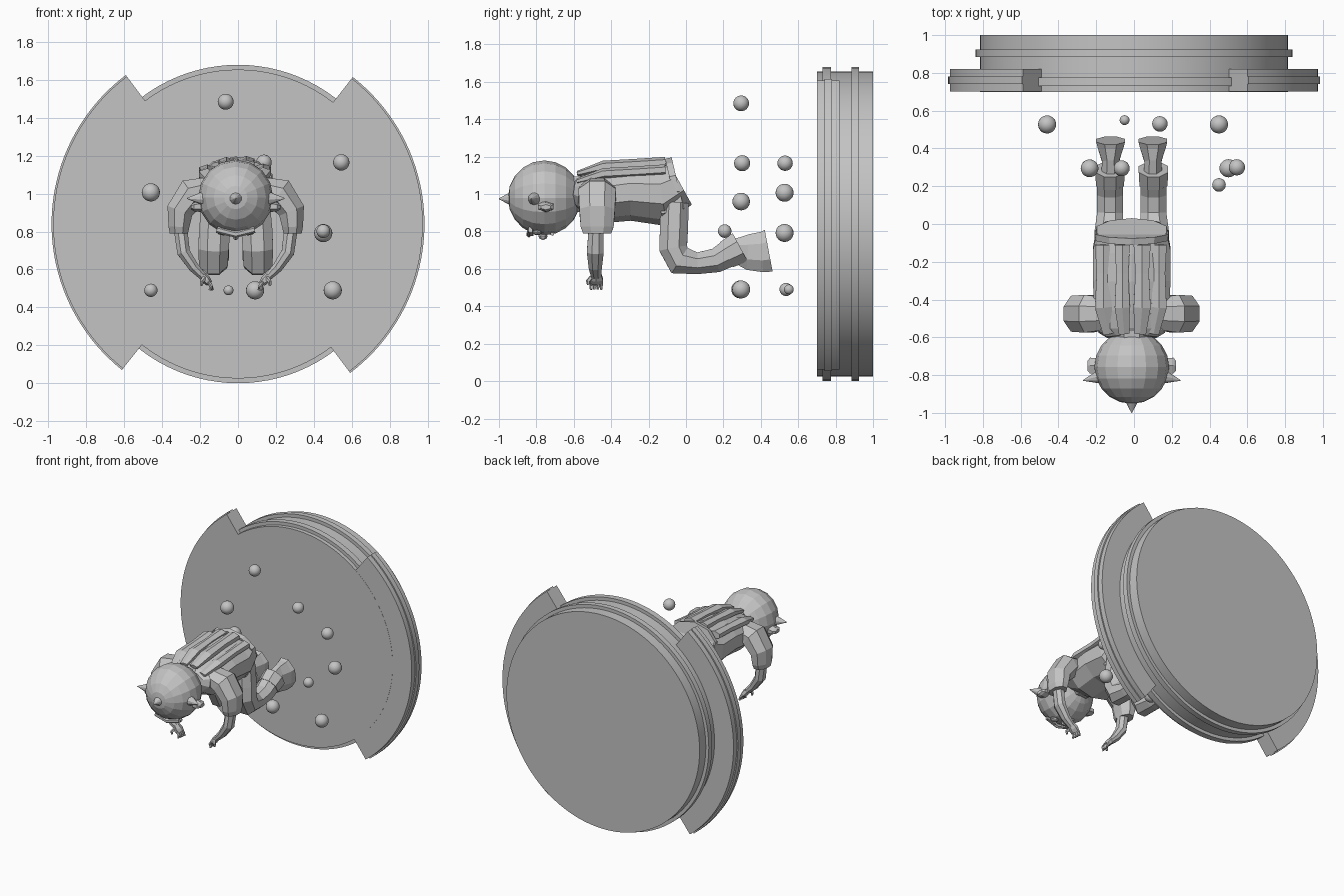
import bpy, bmesh, math
from mathutils import Vector, Matrix

cube = bpy.data.objects.get("Cube")
if cube:
    bpy.data.objects.remove(cube, do_unlink=True)

grey = bpy.data.materials.new("plain_grey")
grey.use_nodes = True
grey.diffuse_color = (0.55, 0.55, 0.55, 1)
grey.node_tree.nodes["Principled BSDF"].inputs["Base Color"].default_value = (0.55, 0.55, 0.55, 1)

CX = -0.012      # middle of the figure
CZ = 0.84        # middle of the disc


def finish(bm, name, smooth=False):
    bmesh.ops.recalc_face_normals(bm, faces=bm.faces)
    mesh = bpy.data.meshes.new(name)
    bm.to_mesh(mesh)
    bm.free()
    mesh.materials.append(grey)
    ob = bpy.data.objects.new(name, mesh)
    bpy.context.collection.objects.link(ob)
    if smooth:
        bpy.ops.object.select_all(action='DESELECT')
        bpy.context.view_layer.objects.active = ob
        ob.select_set(True)
        bpy.ops.object.shade_smooth_by_angle(angle=math.radians(35))
    return ob


def revolve(name, profile, start, end, steps, full):
    """Sweep an (r, y) profile about the y axis; cap the ends if not a full turn."""
    bm = bmesh.new()
    rows = []
    for i in range(steps if full else steps + 1):
        t = math.radians(start + (end - start) * i / steps)
        rows.append([bm.verts.new((r * math.cos(t), y, CZ + r * math.sin(t))) for r, y in profile])
    n = len(profile)
    for i in range(steps):
        p, q = rows[i], rows[(i + 1) % len(rows)]
        for j in range(n - 1 if full else n):
            k = (j + 1) % n
            bm.faces.new((p[j], p[k], q[k], q[j]))
    if full:
        for j in (0, n - 1):
            bm.faces.new([row[j] for row in rows])
    else:
        bm.faces.new(rows[0])
        bm.faces.new(rows[-1])
    return finish(bm, name, True)


def loft(name, rings, ref, sides=8):
    """Skin rings (x, y, z, a, b) along a path; a is the half size along ref, b across it."""
    bm = bmesh.new()
    ref = Vector(ref)
    pts = [Vector(r[:3]) for r in rings]
    grow = 1 / math.cos(math.pi / sides)
    rows = []
    for i, (x, y, z, a, b) in enumerate(rings):
        along = (pts[min(i + 1, len(pts) - 1)] - pts[max(i - 1, 0)]).normalized()
        u = (ref - along * ref.dot(along)).normalized()
        v = along.cross(u)
        row = []
        for k in range(sides):
            t = 2 * math.pi * (k + 0.5) / sides
            row.append(bm.verts.new(pts[i] + u * a * grow * math.cos(t) + v * b * grow * math.sin(t)))
        rows.append(row)
    for p, q in zip(rows, rows[1:]):
        for k in range(sides):
            m = (k + 1) % sides
            bm.faces.new((p[k], p[m], q[m], q[k]))
    bm.faces.new(rows[0])
    bm.faces.new(rows[-1])
    return finish(bm, name)


def ball(name, centre, size, segs, rings, smooth, pole=(0, 0, 1)):
    bm = bmesh.new()
    bmesh.ops.create_uvsphere(bm, u_segments=segs, v_segments=rings, radius=1)
    turn = Vector((0, 0, 1)).rotation_difference(Vector(pole)).to_matrix().to_4x4()
    bm.transform(Matrix.Translation(centre) @ Matrix.Diagonal((*size, 1)) @ turn)
    return finish(bm, name, smooth)


def spike(name, base, tip, radius):
    bm = bmesh.new()
    base, tip = Vector(base), Vector(tip)
    axis = tip - base
    bmesh.ops.create_cone(bm, segments=10, radius1=radius, radius2=0.002, depth=axis.length, cap_ends=True)
    turn = Vector((0, 0, 1)).rotation_difference(axis).to_matrix().to_4x4()
    bm.transform(Matrix.Translation((base + tip) / 2) @ turn)
    return finish(bm, name)


# Disc with two raised bands
R, B = 0.815, 0.84
revolve("disc", [(R, .7), (R, .73), (B, .73), (B, .775), (R, .775), (R, .885),
                 (B, .885), (B, .925), (R, .925), (R, 1.0)], 0, 360, 96, True)

# Side wings of the disc
wing = [(.8, .701), (.975, .701), (.975, .74), (.984, .74), (.984, .78), (.975, .78), (.975, .82), (.8, .82)]
revolve("left_wing", wing, -53, 52, 40, False)
revolve("right_wing", wing, 127, 231.5, 40, False)

# Floating balls
for i, (x, y, z, r) in enumerate([
        (-.065, .295, 1.485, .042), (.137, .53, 1.165, .041), (.545, .3, 1.165, .043),
        (-.46, .527, 1.007, .048), (.45, .527, .792, .048), (.45, .207, .802, .036),
        (-.46, .535, .49, .035), (-.05, .55, .49, .026), (.5, .295, .49, .048),
        (.09, .29, .49, .048), (-.235, .295, .96, .047)]):
    ball(f"floating_ball_{i + 1}", (x, y, z), (r, r, r), 20, 12, True)

# Head, crown spike and neck
ball("head", (CX, -.757, .98), (.198, .195, .2), 16, 10, False, (0, -1, 0))
spike("crown_spike", (CX, -.945, .975), (CX, -1.0, .975), .032)
loft("neck", [(CX, -.64, 1.0, .09, .09), (CX, -.52, 1.0, .11, .1)], (1, 0, 0))

# Face on the underside of the head
ball("nose", (CX, -.765, .775), (.02, .025, .02), 6, 4, False)
loft("mouth", [(CX - .04, -.715, .79, .01, .012), (CX + .04, -.715, .79, .01, .012)], (0, 1, 0), 6)
loft("cap_rim", [(CX - .1, -.835, .81, .008, .015), (CX, -.84, .785, .012, .015),
                 (CX + .1, -.835, .81, .008, .015)], (0, 1, 0), 6)

# Torso: belly down, shoulders toward the head
loft("jacket", [(CX, -.6, 1.02, .13, .06), (CX, -.57, 1.015, .175, .09), (CX, -.46, .99, .2, .14),
                (CX, -.3, 1.01, .205, .145), (CX, -.13, 1.0, .205, .165),
                (CX, -.03, 1.055, .185, .12)], (1, 0, 0), 10)
loft("jacket_hem", [(CX, -.08, 1.05, .19, .135), (CX, -.045, 1.058, .195, .135)], (1, 0, 0), 10)
loft("hips", [(CX, -.14, .93, .17, .09), (CX, -.02, .96, .17, .09)], (1, 0, 0))

# Raised cloth folds along the back
for i, (x, w, top) in enumerate([(-.15, .045, 1.105), (-.05, .04, 1.145), (.055, .045, 1.15), (.145, .04, 1.11)]):
    loft(f"back_fold_{i + 1}", [(CX + x * .8, -.58, top - .04, w * .7, .012), (CX + x, -.44, top, w, .025),
                                (CX + x, -.26, top + .01, w * .8, .025),
                                (CX + x, -.11, top + .02, w, .025)], (1, 0, 0), 6)

for side, s in (("left", 1), ("right", -1)):
    def path(rings):
        return [(CX + s * x, y, z, a, b) for x, y, z, a, b in rings]

    # Ear, ear spike, eye and brow
    loft(side + "_ear", path([(.16, -.75, .935, .04, .03), (.22, -.75, .93, .042, .02),
                              (.235, -.75, .93, .025, .012)]), (0, 1, 0), 6)
    spike(side + "_ear_spike", (CX + s * .175, -.81, .975), (CX + s * .258, -.828, .975), .036)
    ball(side + "_eye", (CX + s * .065, -.795, .795), (.033, .025, .015), 8, 6, False)
    loft(side + "_brow", path([(.03, -.825, .785, .01, .01), (.1, -.83, .805, .01, .01)]), (0, 1, 0), 4)

    # Sleeve and bare forearm
    loft(side + "_sleeve", path([(.13, -.475, 1.03, .085, .06), (.23, -.475, 1.0, .1, .085),
                                 (.295, -.475, .91, .095, .07), (.3, -.475, .825, .088, .055),
                                 (.3, -.475, .79, .075, .048)]), (0, 1, 0))
    loft(side + "_forearm", path([(.292, -.48, .82, .04, .036), (.275, -.485, .69, .045, .034),
                                  (.22, -.485, .61, .035, .027), (.17, -.48, .56, .027, .02)]), (0, 1, 0))
    # Hand and fingers
    loft(side + "_palm", path([(.175, -.48, .57, .027, .018), (.155, -.48, .545, .036, .02),
                               (.138, -.48, .525, .032, .015)]), (0, 1, 0), 6)
    for k in range(4):
        y = -.507 + k * .018
        loft(f"{side}_finger_{k + 1}", path([(.145, y, .535, .008, .009), (.13, y, .513, .008, .008),
                                             (.137 - k * .005, y, .49, .006, .006)]), (0, 1, 0), 5)
    loft(side + "_thumb", path([(.165, -.505, .555, .01, .01), (.18, -.525, .535, .009, .009),
                                (.18, -.522, .515, .006, .006)]), (0, 1, 0), 5)

    # Bent trouser leg with cuff
    loft(side + "_leg", path([(.1, -.06, .95, .08, .075), (.112, -.065, .8, .082, .075),
                              (.117, -.068, .71, .08, .075), (.118, -.035, .645, .076, .08),
                              (.115, .06, .63, .068, .058), (.115, .16, .645, .068, .065),
                              (.115, .24, .69, .07, .075)]), (1, 0, 0))
    loft(side + "_cuff", path([(.115, .215, .675, .074, .075), (.115, .29, .715, .078, .085)]), (1, 0, 0))

    # Shoe with its sole turned to the rear
    loft(side + "_shoe", path([(.112, .25, .7, .05, .06), (.112, .33, .69, .045, .095),
                               (.112, .405, .69, .068, .108), (.112, .442, .697, .076, .113)]), (1, 0, 0), 8)
